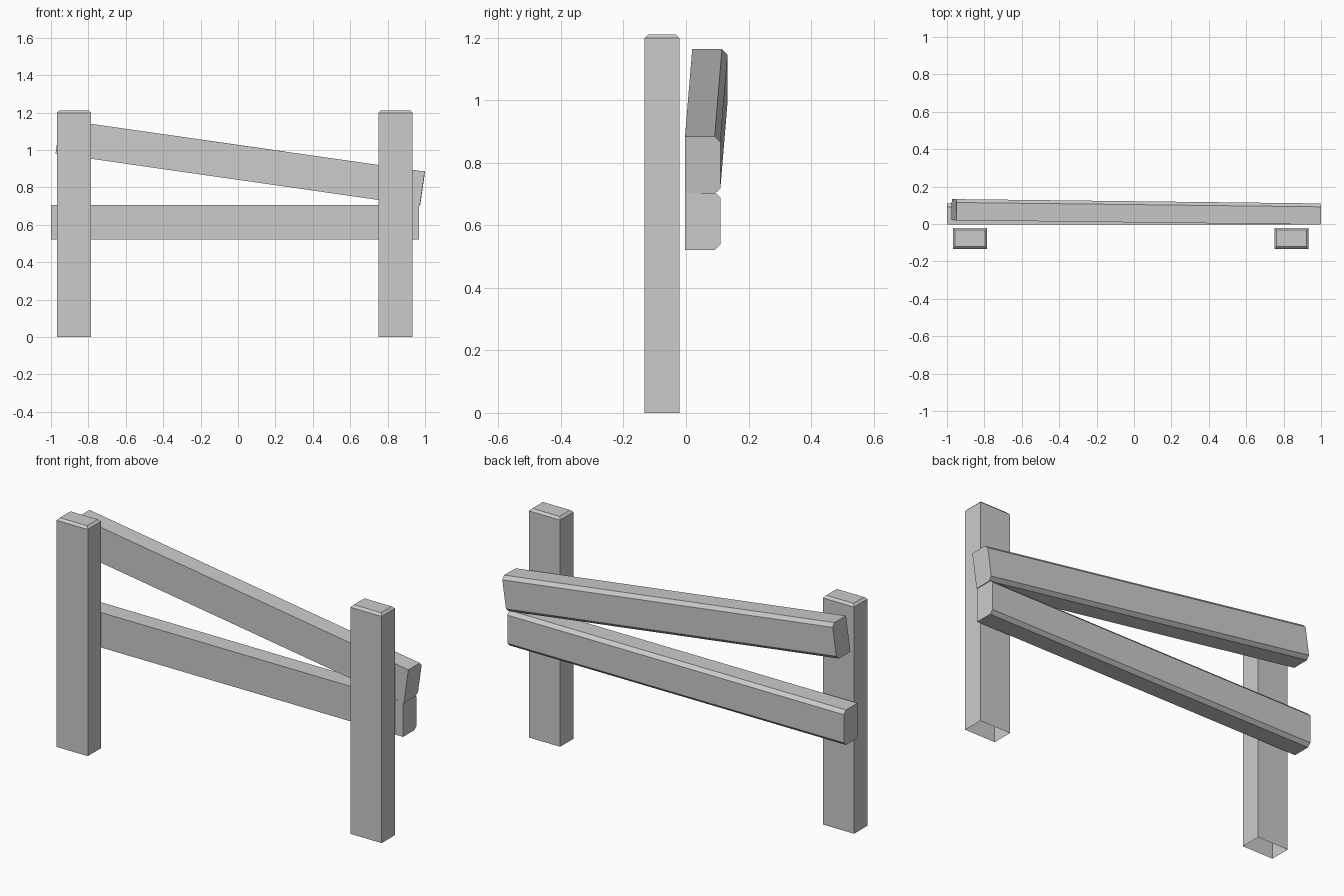
import bpy, bmesh
from math import radians

if "Cube" in bpy.data.objects:
    bpy.data.objects.remove(bpy.data.objects["Cube"])


def add_object(name, bm, location, rotation=(0, 0, 0)):
    bmesh.ops.recalc_face_normals(bm, faces=bm.faces)
    mesh = bpy.data.meshes.new(name)
    bm.to_mesh(mesh)
    bm.free()
    obj = bpy.data.objects.new(name, mesh)
    obj.location = location
    obj.rotation_euler = rotation
    bpy.context.collection.objects.link(obj)
    return obj


def box(sx, sy, sz):
    bm = bmesh.new()
    bmesh.ops.create_cube(bm, size=1)
    bmesh.ops.scale(bm, vec=(sx, sy, sz), verts=bm.verts)
    return bm


def bevel(bm, edges, width):
    bmesh.ops.bevel(bm, geom=edges, offset=width, segments=1,
                    profile=0.5, affect='EDGES')


# Upright post: chamfered top rim, open underside
def post(name, x):
    height = 1.21
    bm = box(0.183, 0.112, height)
    bevel(bm, [e for e in bm.edges if all(v.co.z > 0 for v in e.verts)], 0.012)
    bm.normal_update()
    bottom = [f for f in bm.faces if f.normal.z < -0.9]
    bmesh.ops.delete(bm, geom=bottom, context='FACES_ONLY')
    add_object(name, bm, (x, -0.077, height / 2))


# Horizontal plank: the two long back edges are chamfered
def rail(name, location, rotation=(0, 0, 0)):
    bm = box(1.968, 0.113, 0.185)
    back = [e for e in bm.edges
            if all(v.co.y > 0 for v in e.verts)
            and abs(e.verts[0].co.x - e.verts[1].co.x) > 1]
    bevel(bm, back, 0.018)
    add_object(name, bm, location, rotation)


post("left_post", -0.877)
post("right_post", 0.842)

rail("lower_rail", (-0.016, 0.0535, 0.6135))
# Upper rail has slipped down at the right and swung slightly outwards
rail("upper_rail", (0.012, 0.065, 0.932), (0, radians(8.15), radians(-0.68)))
